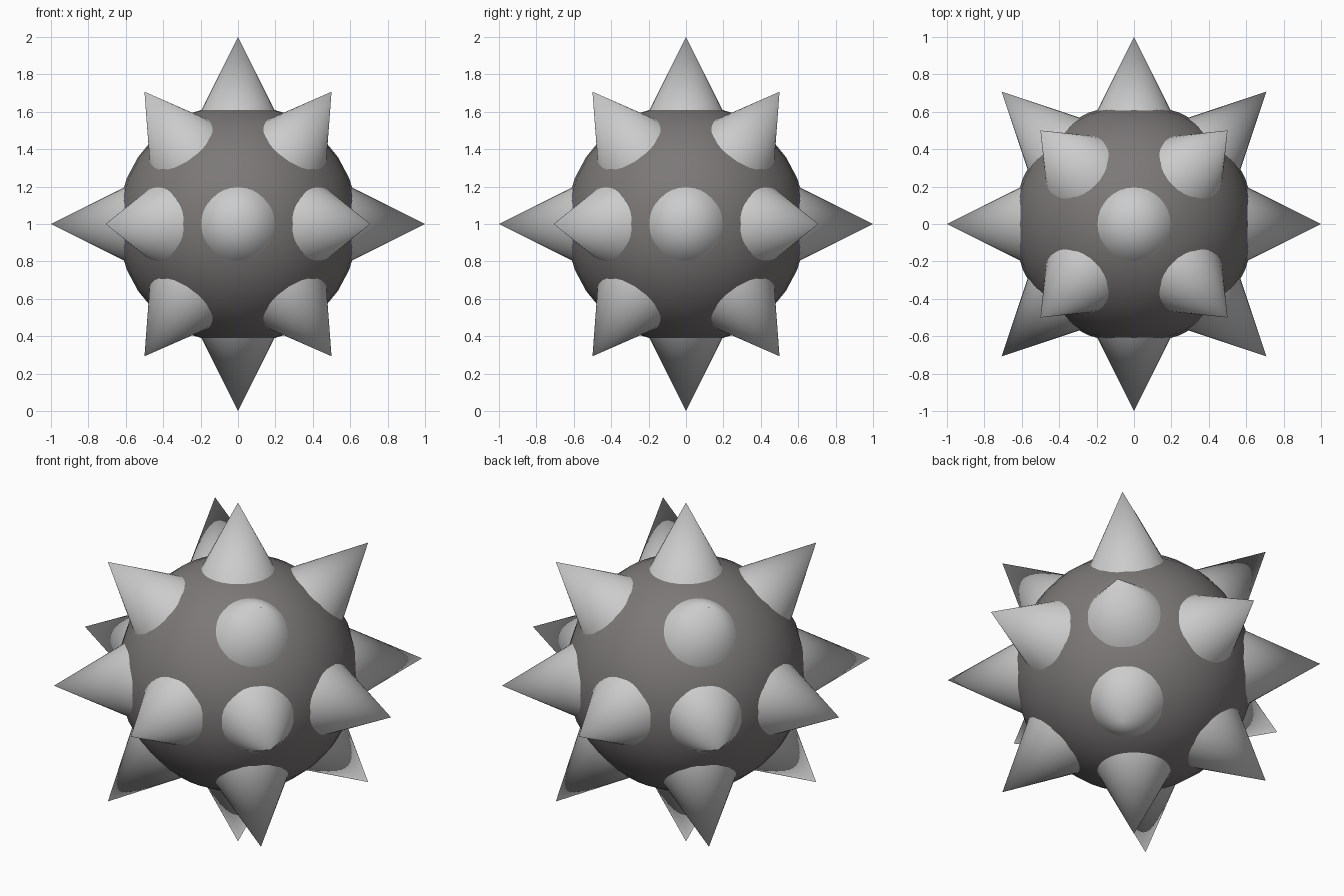
import bpy
import math
from mathutils import Vector

if "Cube" in bpy.data.objects:
    bpy.data.objects.remove(bpy.data.objects["Cube"])

CENTER = Vector((0, 0, 1))
dark = bpy.data.materials.new("dark_grey")
dark.diffuse_color = (0.2, 0.19, 0.186, 1)
dark.use_nodes = True
dark.node_tree.nodes["Principled BSDF"].inputs["Base Color"].default_value = dark.diffuse_color

# Round body
bpy.ops.mesh.primitive_uv_sphere_add(segments=32, ring_count=16, radius=0.643, location=CENTER)
body = bpy.context.object
body.name = "body"
body.data.materials.append(dark)
bpy.ops.object.shade_smooth()


def spike(name, lat, lon):
    """Cone whose tip lies one unit from the centre in the given direction."""
    a, b = math.radians(lat), math.radians(lon)
    d = Vector((math.cos(a) * math.cos(b), math.cos(a) * math.sin(b), math.sin(a)))
    bpy.ops.mesh.primitive_cone_add(
        vertices=32, radius1=0.25, radius2=0, depth=0.5,
        location=CENTER + d * 0.75,
        rotation=(0, math.radians(90 - lat), b))
    bpy.context.object.name = name
    bpy.ops.object.shade_smooth_by_angle(angle=math.radians(40))


# Poles
spike("top_spike", 90, 0)
spike("bottom_spike", -90, 0)

# Eight around the equator
for i in range(8):
    spike(f"equator_spike_{i + 1}", 0, i * 45)

# Four above and four below, on the diagonals
for i in range(4):
    spike(f"upper_spike_{i + 1}", 45, 45 + i * 90)
    spike(f"lower_spike_{i + 1}", -45, 45 + i * 90)
